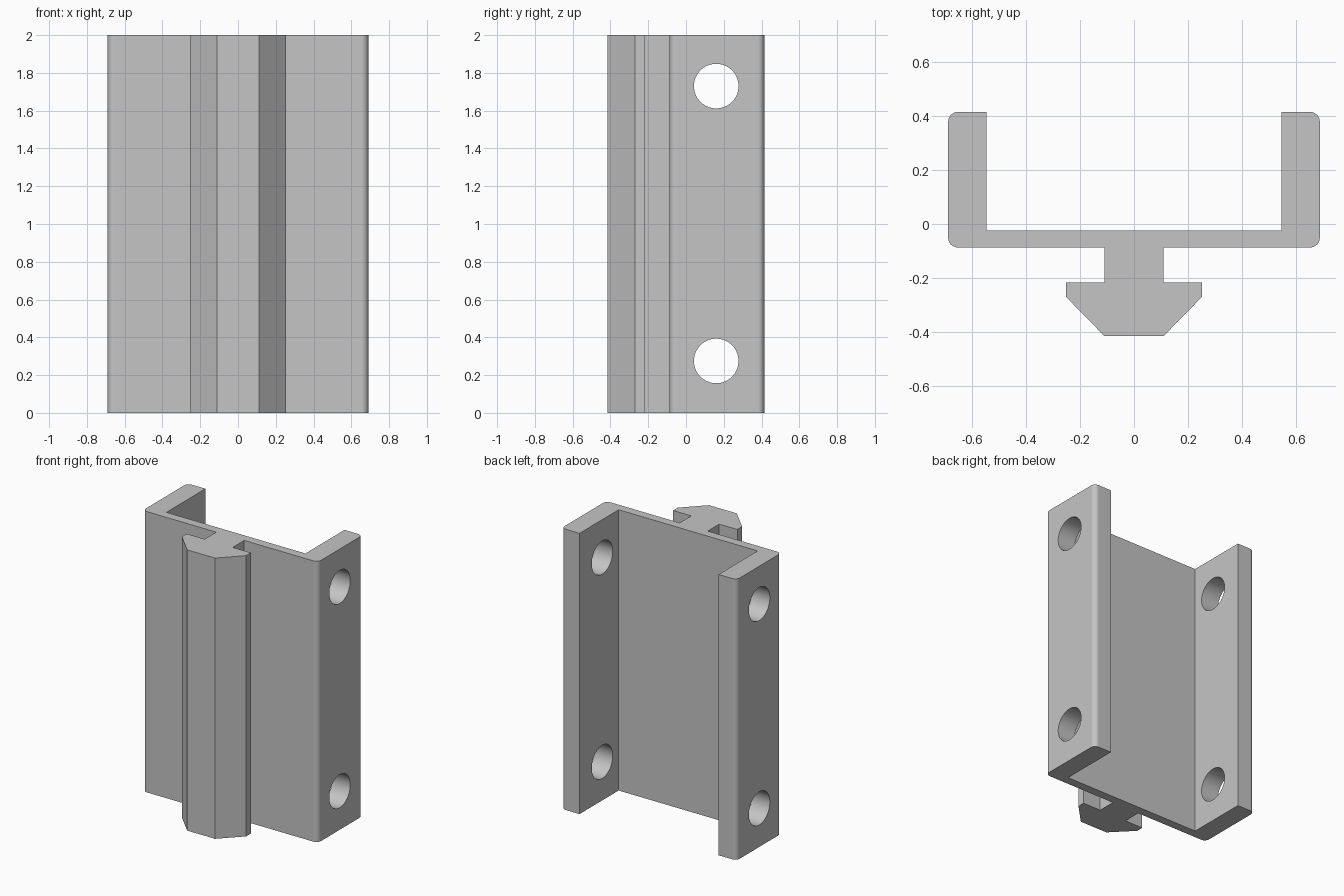
import bpy, bmesh
from math import sin, cos, pi
from mathutils import Matrix, Vector

cube = bpy.data.objects.get("Cube")
if cube:
    bpy.data.objects.remove(cube, do_unlink=True)

HEIGHT = 2.0
HALF_W, HALF_D = 0.69, 0.416
FILLET = 0.036

# Single grey material
grey = bpy.data.materials.new("light_grey")
grey.use_nodes = True
colour = (0.56, 0.56, 0.56, 1)
grey.diffuse_color = colour
grey.node_tree.nodes["Principled BSDF"].inputs["Base Color"].default_value = colour


def new_object(name, bm):
    mesh = bpy.data.meshes.new(name)
    bmesh.ops.recalc_face_normals(bm, faces=bm.faces)
    bm.to_mesh(mesh)
    bm.free()
    mesh.materials.append(grey)
    obj = bpy.data.objects.new(name, mesh)
    bpy.context.collection.objects.link(obj)
    return obj


def fillet(cx, cy, start, steps=8):
    """Quarter-circle corner, counter-clockwise from the start angle."""
    return [(cx + FILLET * cos(start + pi / 2 * i / steps),
             cy + FILLET * sin(start + pi / 2 * i / steps)) for i in range(steps + 1)]


# Half cross-section: T-rail foot, neck, back web and side flange
BASE_Y, WEB_Y = -0.087, -0.024
half = [(0.11, -HALF_D), (0.253, -0.27), (0.253, -0.217), (0.11, -0.217), (0.11, BASE_Y)]
half += fillet(HALF_W - FILLET, BASE_Y + FILLET, -pi / 2)
half += fillet(HALF_W - FILLET, HALF_D - FILLET, 0)
half += [(0.548, HALF_D), (0.548, WEB_Y)]
outline = half + [(-x, y) for x, y in reversed(half)]

# Extruded rail bracket
bm = bmesh.new()
face = bm.faces.new([bm.verts.new((x, y, 0)) for x, y in outline])
top = bmesh.ops.extrude_face_region(bm, geom=[face])["geom"]
bmesh.ops.translate(bm, vec=(0, 0, HEIGHT),
                    verts=[v for v in top if isinstance(v, bmesh.types.BMVert)])
bracket = new_object("rail_bracket", bm)

# Cross holes through both flanges
bm = bmesh.new()
for z in (0.275, 1.73):
    place = Matrix.Translation(Vector((0, 0.16, z))) @ Matrix.Rotation(pi / 2, 4, "Y")
    bmesh.ops.create_cone(bm, cap_ends=True, segments=64, radius1=0.118,
                          radius2=0.118, depth=2, matrix=place)
cutter = new_object("hole_cutter", bm)
cutter.hide_render = True

cut = bracket.modifiers.new("flange_holes", "BOOLEAN")
cut.operation = "DIFFERENCE"
cut.solver = "EXACT"
cut.object = cutter

bpy.ops.object.select_all(action="DESELECT")
bpy.context.view_layer.objects.active = bracket
bracket.select_set(True)
bpy.ops.object.modifier_apply(modifier=cut.name)
bpy.data.objects.remove(cutter, do_unlink=True)

# Smooth fillets and bores, crisp edges, flat large faces
bpy.ops.object.shade_smooth_by_angle(angle=pi / 6)
flat = bracket.modifiers.new("flat_faces", "WEIGHTED_NORMAL")
flat.keep_sharp = True
